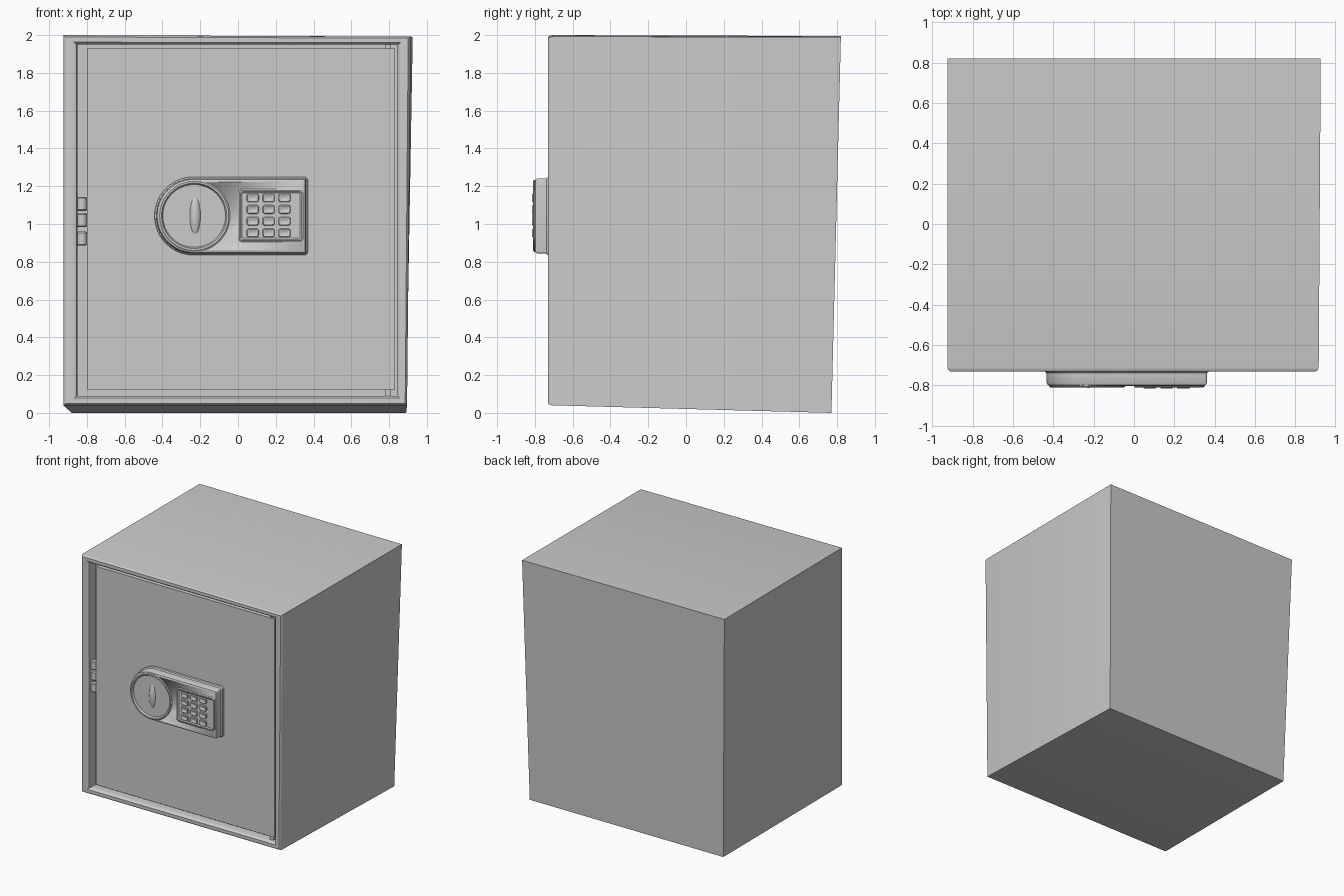
import bpy, bmesh, math
from mathutils import Vector

if "Cube" in bpy.data.objects:
    bpy.data.objects.remove(bpy.data.objects["Cube"])


def finish(name, bm, angle=None):
    bmesh.ops.recalc_face_normals(bm, faces=bm.faces)
    me = bpy.data.meshes.new(name)
    bm.to_mesh(me)
    bm.free()
    ob = bpy.data.objects.new(name, me)
    bpy.context.collection.objects.link(ob)
    bpy.ops.object.select_all(action='DESELECT')
    ob.select_set(True)
    bpy.context.view_layer.objects.active = ob
    if angle:
        bpy.ops.object.shade_smooth_by_angle(angle=math.radians(angle))
    return ob


def loft(name, rings, angle=None):
    """Skin a list of equal-length rings and cap both ends."""
    bm = bmesh.new()
    vs = [[bm.verts.new(p) for p in ring] for ring in rings]
    n = len(vs[0])
    for a, b in zip(vs, vs[1:]):
        for i in range(n):
            j = (i + 1) % n
            bm.faces.new((a[i], a[j], b[j], b[i]))
    bm.faces.new(vs[0])
    bm.faces.new(vs[-1])
    return finish(name, bm, angle)


def rrect(x0, x1, z0, z1, rl, rr, y, off=0.0, seg=6):
    """Rounded rectangle in the xz plane, inset by off (left / right radii)."""
    x0, x1, z0, z1 = x0 + off, x1 - off, z0 + off, z1 - off
    rl, rr = max(rl - off, 0.004), max(rr - off, 0.004)
    pts = []
    for cx, cz, r, a0, s in ((x1 - rr, z1 - rr, rr, 0, 4), (x0 + rl, z1 - rl, rl, 90, seg),
                             (x0 + rl, z0 + rl, rl, 180, seg), (x1 - rr, z0 + rr, rr, 270, 4)):
        for i in range(s + 1):
            a = math.radians(a0 + 90 * i / s)
            pts.append((cx + r * math.cos(a), y, cz + r * math.sin(a)))
    return pts


def lathe(name, profile, cx, cz, n=40):
    """Turn an (r, y) profile about a front-to-back axis."""
    return loft(name, [[(cx + r * math.cos(2 * math.pi * i / n), y,
                         cz + r * math.sin(2 * math.pi * i / n)) for i in range(n)]
                       for r, y in profile], 35)


def box(name, x0, x1, y0, y1, z0, z1):
    return loft(name, [[(x0, y, z0), (x1, y, z0), (x1, y, z1), (x0, y, z1)] for y in (y0, y1)])


# cabinet: slightly skewed shell, rounded front rim, shallow recess for the door
back = [(-0.88, 0.77, 0.0), (0.89, 0.77, 0.0), (0.925, 0.82, 1.99), (-0.925, 0.82, 1.995)]
outer = [(-0.925, 0.04), (0.895, 0.04), (0.915, 1.992), (-0.925, 2.0)]
inner = [(-0.85, 0.09), (0.845, 0.09), (0.845, 1.95), (-0.85, 1.95)]
rim = [(0, -0.71), (0.06, -0.722), (0.2, -0.73), (0.75, -0.73), (0.93, -0.722), (1, -0.705), (1, -0.65)]
rings = [back]
for t, y in rim:
    rings.append([(a[0] + (b[0] - a[0]) * t, y, a[1] + (b[1] - a[1]) * t)
                  for a, b in zip(outer, inner)])
loft("cabinet", rings, 40)

# door, with pivot pins at the opening side
box("door", -0.80, 0.83, -0.71, -0.62, 0.125, 1.93)
for label, z0, z1 in (("bottom", 0.085, 0.13), ("top", 1.925, 1.955)):
    box("door_pin_" + label, 0.78, 0.81, -0.695, -0.64, z0, z1)

# hinge knuckles
for k, z in enumerate((0.922, 1.02, 1.107)):
    prof = [(0.02, -0.037), (0.027, -0.030), (0.027, 0.030), (0.02, 0.037)]
    loft("hinge_knuckle_%d" % (k + 1),
         [[(-0.826 + r * math.cos(a * math.pi / 8), -0.695 + r * math.sin(a * math.pi / 8), z + h)
           for a in range(16)] for r, h in prof], 40)

# lock housing, round on the left and square on the right
DX, DZ = -0.232, 1.043
shape = (-0.442, 0.37, 0.835, 1.25, 0.2074, 0.02)
panel = loft("lock_housing",
             [rrect(*shape, y, off, 14) for y, off in
              ((-0.69, 0), (-0.73, 0), (-0.738, 0.008), (-0.785, 0.009), (-0.797, 0.014), (-0.802, 0.024))], 35)
cutter = lathe("dial_cutter", [(0.176, -0.9), (0.176, -0.765)], DX, DZ)
cutter.hide_render = True
mod = panel.modifiers.new("dial_hole", 'BOOLEAN')
mod.operation = 'DIFFERENCE'
mod.solver = 'EXACT'
mod.object = cutter
bpy.context.view_layer.objects.active = panel
bpy.ops.object.modifier_apply(modifier="dial_hole")
bpy.data.objects.remove(cutter)

# dial: raised ring falling into a shallow bowl
lathe("dial", [(0.19, -0.795), (0.19, -0.804), (0.183, -0.809), (0.173, -0.808), (0.167, -0.798),
               (0.163, -0.785), (0.14, -0.776), (0.09, -0.771), (0.03, -0.769)], DX, DZ)

# turning handle
bm = bmesh.new()
bmesh.ops.create_uvsphere(bm, u_segments=20, v_segments=14, radius=1)
bmesh.ops.scale(bm, vec=Vector((0.036, 0.043, 0.122)), verts=bm.verts)
bmesh.ops.translate(bm, vec=Vector((DX + 0.005, -0.769, DZ)), verts=bm.verts)
finish("turn_handle", bm, 60)

# keypad frame and its keys
pad = (0.0, 0.35, 0.905, 1.185, 0.025, 0.025)
loft("keypad_frame", [rrect(*pad, y, off) for y, off in
                      ((-0.79, 0), (-0.805, 0), (-0.81, 0.007), (-0.81, 0.014), (-0.804, 0.022))], 35)
for row in range(4):
    for col in range(3):
        x, z = 0.078 + 0.084 * col, 0.953 + 0.062 * row
        key = (x - 0.032, x + 0.032, z - 0.023, z + 0.023, 0.012, 0.012)
        loft("key_%d_%d" % (row + 1, col + 1),
             [rrect(*key, y, off, 4) for y, off in
              ((-0.80, 0), (-0.811, 0), (-0.815, 0.004), (-0.815, 0.008), (-0.809, 0.015))], 40)
